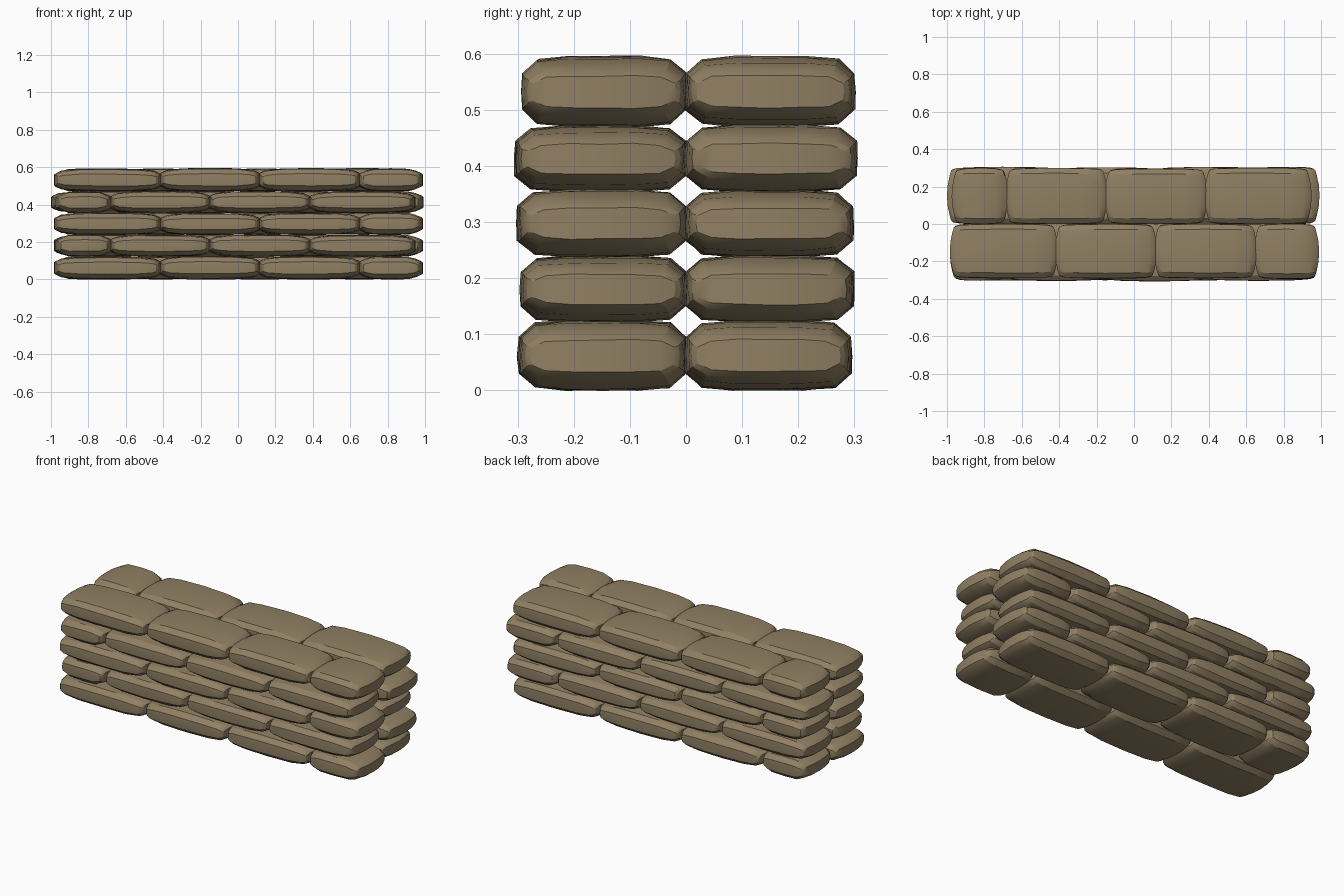
import bpy, bmesh, math, random

if "Cube" in bpy.data.objects:
    bpy.data.objects.remove(bpy.data.objects["Cube"])

random.seed(4)
burlap = bpy.data.materials.new("burlap")
burlap.diffuse_color = (0.28, 0.215, 0.125, 1)
burlap.use_nodes = True
burlap.node_tree.nodes["Principled BSDF"].inputs["Base Color"].default_value = burlap.diffuse_color

# Half cross-section of a full bag: (y, z) as fractions of half width / half height
QUARTER = [(1.0, 0.0), (0.985, 0.52), (0.80, 0.92), (0.42, 1.0), (0.0, 1.0)]
upper = QUARTER + [(-y, z) for y, z in reversed(QUARTER[:-1])]
SECTION = upper + [(y, -z) for y, z in reversed(upper[1:-1])]


def sandbag(name, x0, x1, yc, half_w, z0, z1):
    """Stuffed bag lofted along x, narrowing towards bulging ends."""
    half = (x1 - x0) / 2
    hz = (z1 - z0) / 2
    # distance from the end, width factor, height factor
    ends = [(0.0, 0.86, 0.46), (0.012, 0.92, 0.60), (0.04, 0.96, 0.80),
            (half * 0.45, 0.985, 0.96)]
    stations = [(-half + d, w, h) for d, w, h in ends] + [(0, 1.0, 1.0)]
    stations += [(half - d, w, h) for d, w, h in reversed(ends)]
    bm = bmesh.new()
    rings = []
    for x, w, h in stations:
        ring = []
        for sy, sz in SECTION:
            # corners of the ends sit further back than their middle
            bow = 0.022 * sy * sy * (x / half) ** 3
            lump = random.uniform(-0.0012, 0.0012)
            ring.append(bm.verts.new((x - bow, sy * half_w * w + lump,
                                      sz * hz * h + lump)))
        rings.append(ring)
    n = len(SECTION)
    for a, b in zip(rings, rings[1:]):
        for i in range(n):
            j = (i + 1) % n
            bm.faces.new((a[i], a[j], b[j], b[i]))
    # end caps as strips between upper and lower halves
    for ring in (rings[0], rings[-1]):
        up = ring[:n // 2 + 1]
        low = [ring[0]] + ring[:n // 2 - 1:-1]
        low[-1] = ring[n // 2]
        for i in range(n // 2):
            quad = []
            for v in (up[i], up[i + 1], low[i + 1], low[i]):
                if v not in quad:
                    quad.append(v)
            bm.faces.new(quad)
    bmesh.ops.recalc_face_normals(bm, faces=bm.faces)
    mesh = bpy.data.meshes.new(name)
    bm.to_mesh(mesh)
    bm.free()
    mesh.materials.append(burlap)
    obj = bpy.data.objects.new(name, mesh)
    bpy.context.collection.objects.link(obj)
    obj.location = ((x0 + x1) / 2, yc, (z0 + z1) / 2)
    obj.select_set(True)
    bpy.context.view_layer.objects.active = obj


# Joint positions of the two alternating courses
SHORT_RIGHT = [-0.985, -0.415, 0.115, 0.65, 0.99]
SHORT_LEFT = [-0.975, -0.68, -0.15, 0.385, 0.95]
LEVELS = [0.0, 0.124, 0.24, 0.356, 0.472, 0.594]
OUTER_Y = [(0.302, 0.298), (0.298, 0.304), (0.304, 0.30), (0.309, 0.308), (0.297, 0.304)]

for layer in range(5):
    for row, side in (("front", -1), ("back", 1)):
        short_left = (layer % 2 == 1) == (row == "front")
        joints = list(SHORT_LEFT if short_left else SHORT_RIGHT)
        if layer == 3 and row == "back":
            joints[0], joints[-1] = -1.0, 0.992
        outer = OUTER_Y[layer][0 if side < 0 else 1]
        for k in range(4):
            x0 = joints[k] - (0.008 if k else 0)
            x1 = joints[k + 1] + (0.008 if k < 3 else 0)
            out = outer - random.uniform(0, 0.006)
            inner = -0.002
            sandbag(f"sandbag_{row}_{layer}_{k}", x0, x1,
                    side * (out + inner) / 2, (out - inner) / 2,
                    LEVELS[layer] - (0.002 if layer else 0),
                    LEVELS[layer + 1] + random.uniform(-0.002, 0.002))

bpy.ops.object.shade_smooth_by_angle(angle=math.radians(25))
